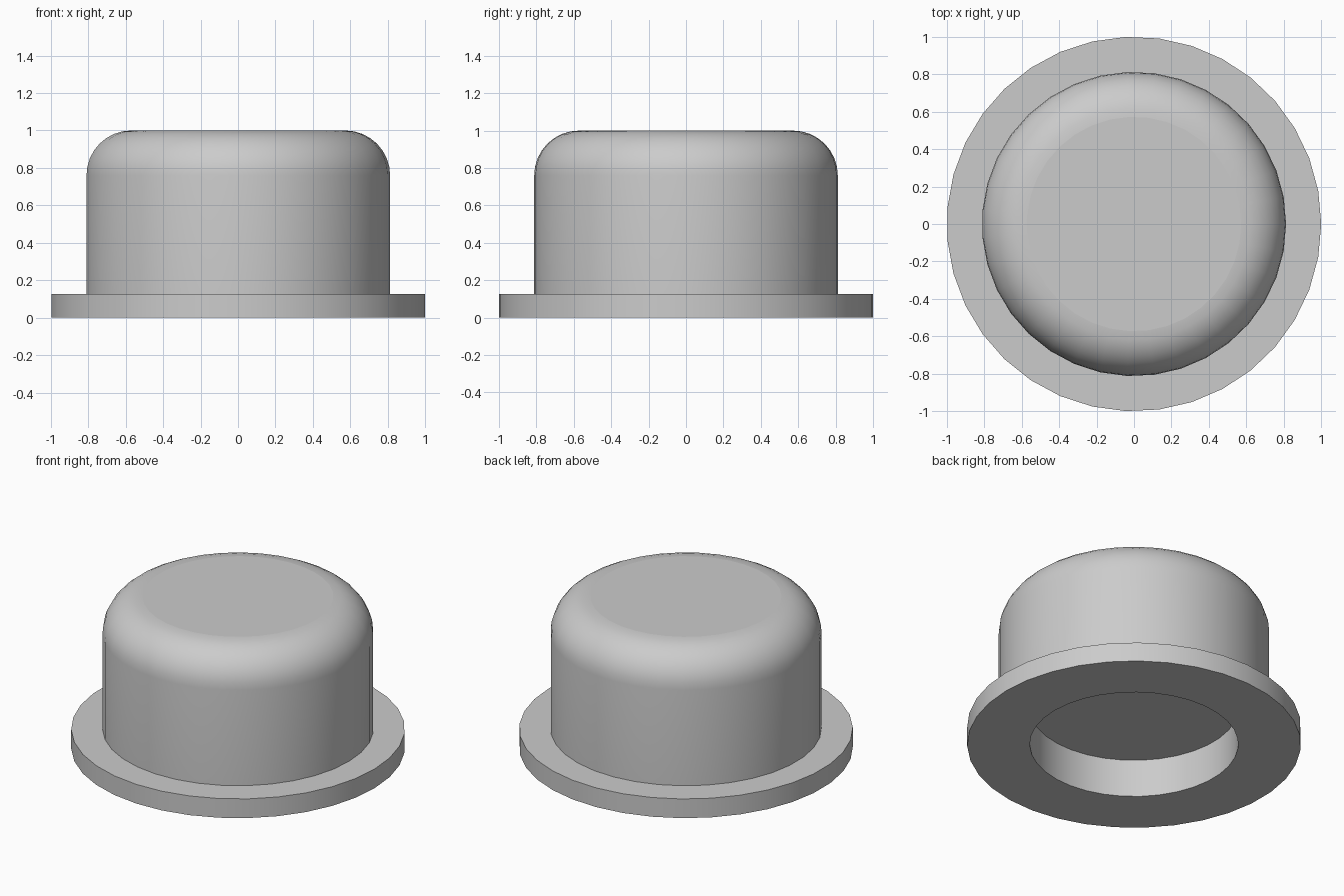
import bpy
import bmesh
from math import sin, cos, pi, radians

SIDES = 35
FILLET_STEPS = 8
RIM, BODY, HOLE = 1.0, 0.8125, 0.625
RIM_TOP, HOLE_TOP, TOP, FILLET = 0.127, 0.25, 1.0, 0.24

cube = bpy.data.objects.get("Cube")
if cube:
    bpy.data.objects.remove(cube, do_unlink=True)

# Plain grey plastic
grey = bpy.data.materials.new("light_grey")
grey.use_nodes = True
colour = (0.6, 0.6, 0.6, 1)
grey.diffuse_color = colour
shader = next(n for n in grey.node_tree.nodes if n.type == 'BSDF_PRINCIPLED')
shader.inputs["Base Color"].default_value = colour


def lathe(name, profile, material):
    """Spin an (r, z) profile around z and close both ends with flat caps."""
    bm = bmesh.new()
    rings = []
    for r, z in profile:
        angles = [2 * pi * i / SIDES for i in range(SIDES)]
        rings.append([bm.verts.new((r * cos(a), r * sin(a), z)) for a in angles])
    for low, high in zip(rings, rings[1:]):
        for i in range(SIDES):
            j = (i + 1) % SIDES
            bm.faces.new((low[i], low[j], high[j], high[i]))
    caps = [bm.faces.new(rings[0]), bm.faces.new(rings[-1])]
    bmesh.ops.recalc_face_normals(bm, faces=bm.faces)
    for face in bm.faces:
        face.smooth = True
    # Keep corners and cap outlines crisp
    for edge in bm.edges:
        edge.smooth = edge.calc_face_angle(0) < radians(30)
    for cap in caps:
        for edge in cap.edges:
            edge.smooth = False
    mesh = bpy.data.meshes.new(name)
    bm.to_mesh(mesh)
    bm.free()
    mesh.materials.append(material)
    obj = bpy.data.objects.new(name, mesh)
    bpy.context.collection.objects.link(obj)
    return obj


# Recess underneath, flat rim, straight wall
profile = [(HOLE, HOLE_TOP), (HOLE, 0), (RIM, 0), (RIM, RIM_TOP), (BODY, RIM_TOP)]

# Rounded shoulder up to the flat top
for k in range(FILLET_STEPS + 1):
    a = pi / 2 * k / FILLET_STEPS
    profile.append((BODY - FILLET + FILLET * cos(a), TOP - FILLET + FILLET * sin(a)))

lathe("flanged_cap", profile, grey)
